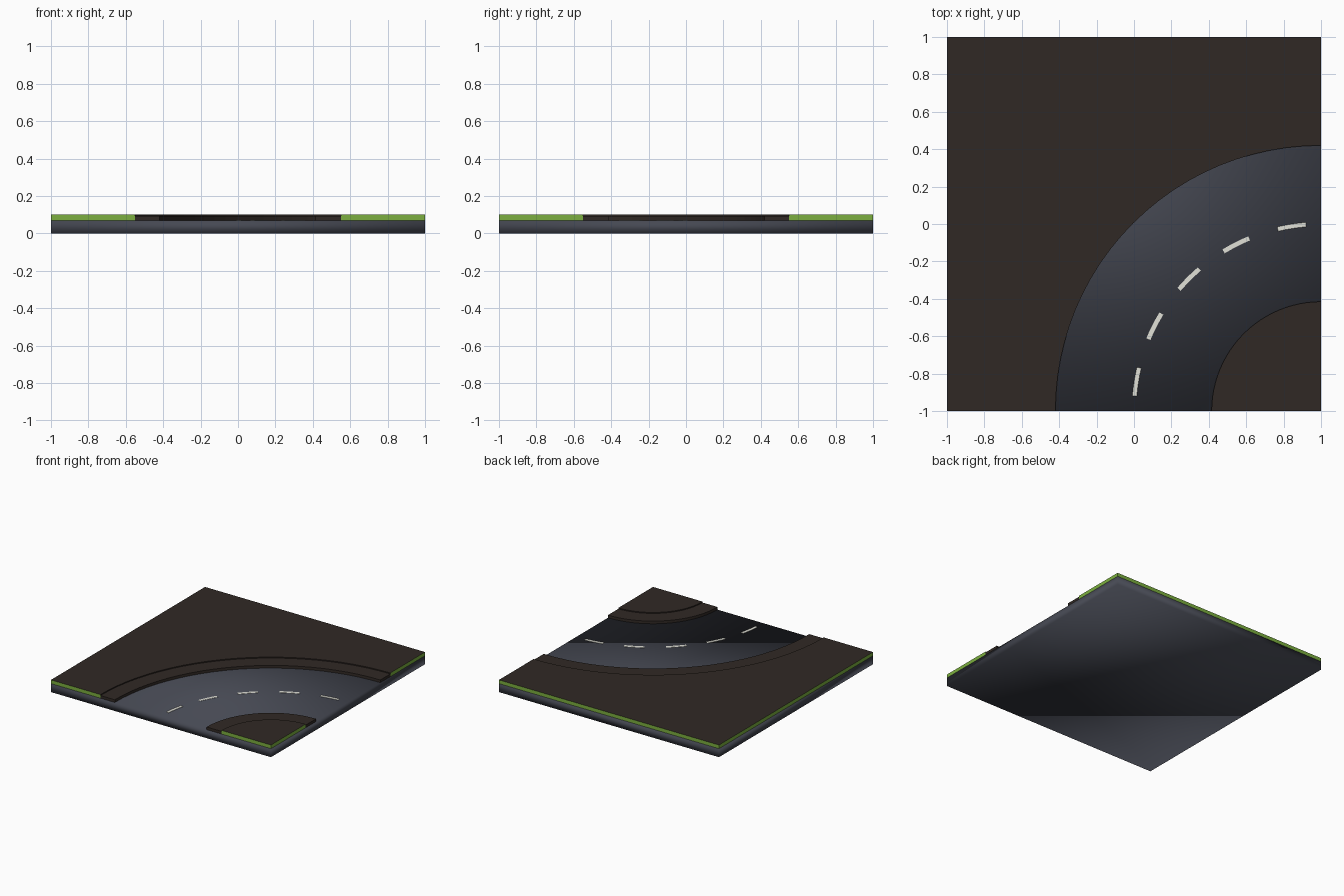
import bpy, bmesh
from math import cos, sin, radians

if "Cube" in bpy.data.objects:
    bpy.data.objects.remove(bpy.data.objects["Cube"])

CX, CY = 1.0, -1.0          # centre of the bend
SEG = 24


def material(name, rgb):
    m = bpy.data.materials.new(name)
    m.diffuse_color = (*rgb, 1)
    m.use_nodes = True
    m.node_tree.nodes["Principled BSDF"].inputs["Base Color"].default_value = m.diffuse_color
    return m


asphalt = material("asphalt", (0.06, 0.065, 0.085))
soil = material("dark_soil", (0.03, 0.022, 0.018))
green = material("grass_green", (0.2, 0.43, 0.05))
paint = material("white_paint", (0.75, 0.75, 0.68))


def arc(r, a0=0, a1=90, n=SEG):
    # angle 0 points to -x, angle 90 points to +y
    return [(CX - r * cos(radians(a0 + (a1 - a0) * i / n)),
             CY + r * sin(radians(a0 + (a1 - a0) * i / n))) for i in range(n + 1)]


def ring(r0, r1, a0=0, a1=90, n=SEG):
    return arc(r1, a0, a1, n) + arc(r0, a0, a1, n)[::-1]


def prism(name, outline, z0, z1, mats, edge_green=False):
    bm = bmesh.new()
    f = bm.faces.new([bm.verts.new((x, y, z0)) for x, y in outline])
    top = bmesh.ops.extrude_face_region(bm, geom=[f])["geom"]
    for v in top:
        if isinstance(v, bmesh.types.BMVert):
            v.co.z = z1
    bmesh.ops.recalc_face_normals(bm, faces=bm.faces)
    if edge_green:
        # only walls on the tile border show green
        for f in bm.faces:
            c = f.calc_center_median()
            if abs(f.normal.z) < 0.5 and max(abs(c.x), abs(c.y)) > 0.999:
                f.material_index = 1
    me = bpy.data.meshes.new(name)
    bm.to_mesh(me)
    bm.free()
    for m in mats:
        me.materials.append(m)
    ob = bpy.data.objects.new(name, me)
    bpy.context.collection.objects.link(ob)
    return ob


# road slab
slab = prism("road_slab", [(-1, -1), (1, -1), (1, 1), (-1, 1)], 0, 0.07, [asphalt])
slab.data.shade_smooth()

# curbs, a little lower than the grass
prism("outer_curb", ring(1.42, 1.55), 0.07, 0.092, [soil])
prism("inner_curb", ring(0.45, 0.585), 0.07, 0.092, [soil])

# grass areas
prism("outer_grass", arc(1.55) + [(1, 1), (-1, 1), (-1, -1)], 0.07, 0.1, [soil, green], True)
prism("inner_grass", arc(0.45) + [(1, -1)], 0.07, 0.1, [soil, green], True)

# lane dashes along the middle of the road
for k in range(5):
    a = 4.6 + 18 * k
    prism(f"lane_dash_{k + 1}", ring(0.988, 1.012, a, a + 8.8, 4), 0.07, 0.072, [paint])
